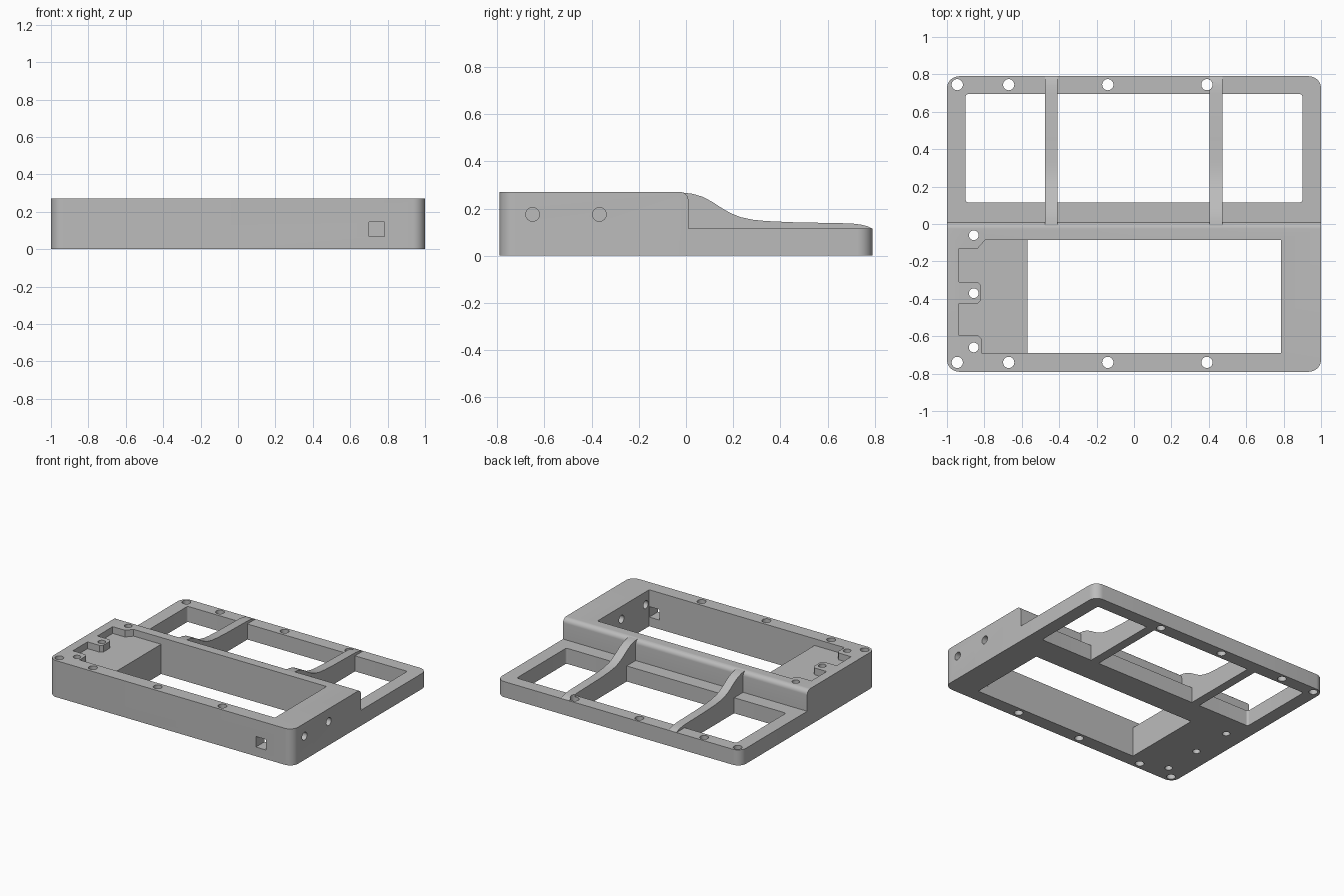
import bpy, bmesh, math
from mathutils import Vector

cube = bpy.data.objects.get("Cube")
if cube:
    bpy.data.objects.remove(cube, do_unlink=True)

grey = bpy.data.materials.new("plain grey")
grey.use_nodes = True
COLOUR = (0.5, 0.5, 0.5, 1)
grey.diffuse_color = COLOUR
grey.node_tree.nodes["Principled BSDF"].inputs["Base Color"].default_value = COLOUR


def prism(name, points, start, end, axis="z", corner=None, radius=0.0):
    """Extrude a closed outline along z, or a (y, z) outline along x."""
    bm = bmesh.new()
    place = (lambda a, b, t: (a, b, t)) if axis == "z" else (lambda a, b, t: (t, a, b))
    face = bm.faces.new([bm.verts.new(place(a, b, start)) for a, b in points])
    step = Vector(place(0, 0, end - start))
    ext = bmesh.ops.extrude_face_region(bm, geom=[face])
    bmesh.ops.translate(bm, vec=step, verts=[g for g in ext["geom"] if isinstance(g, bmesh.types.BMVert)])
    # Round the chosen upright edges
    if corner:
        edges = [e for e in bm.edges
                 if abs((e.verts[0].co - e.verts[1].co).normalized().z) > 0.99
                 and all(corner(v.co) for v in e.verts)]
        bmesh.ops.bevel(bm, geom=edges, offset=radius, segments=8, profile=0.5, affect="EDGES")
    bmesh.ops.recalc_face_normals(bm, faces=bm.faces)
    mesh = bpy.data.meshes.new(name)
    bm.to_mesh(mesh)
    bm.free()
    mesh.materials.append(grey)
    obj = bpy.data.objects.new(name, mesh)
    bpy.context.collection.objects.link(obj)
    return obj


def rect(x0, x1, y0, y1):
    return [(x0, y0), (x1, y0), (x1, y1), (x0, y1)]


def circle(a, b, r, n=32):
    return [(a + r * math.cos(2 * math.pi * i / n), b + r * math.sin(2 * math.pi * i / n))
            for i in range(n)]


def combine(target, tool, operation):
    mod = target.modifiers.new("join", "BOOLEAN")
    mod.operation, mod.solver, mod.object = operation, "EXACT", tool
    bpy.ops.object.select_all(action="DESELECT")
    bpy.context.view_layer.objects.active = target
    target.select_set(True)
    bpy.ops.object.modifier_apply(modifier=mod.name)
    bpy.data.objects.remove(tool, do_unlink=True)


# Stepped body: tall front, low rear deck, rounded shoulder between them
HALF, TALL, LOW, STEP, R = 0.79, 0.27, 0.115, 0.01, 0.035
shoulder = [(STEP - R + R * math.cos(t), TALL - R + R * math.sin(t))
            for t in [math.pi / 2 * i / 8 for i in range(9)]]
profile = [(-HALF, 0), (HALF, 0), (HALF, LOW), (STEP, LOW)] + shoulder + [(-HALF, TALL)]
body = prism("frame_body", profile, -1, 1, "x",
             lambda c: abs(c.y) > HALF - 0.001, 0.065)

# Large openings
combine(body, prism("rear_opening", rect(-0.9, 0.9, 0.115, 0.695), -0.1, 0.5,
                    corner=lambda c: True, radius=0.015), "DIFFERENCE")
combine(body, prism("front_opening", rect(-0.57, 0.785, -0.69, -0.085), -0.1, 0.5), "DIFFERENCE")

# Shallow pocket with screw tabs beside the front opening
pocket = [(-0.5, -0.085), (-0.795, -0.085), (-0.835, -0.13), (-0.935, -0.13),
          (-0.935, -0.31), (-0.835, -0.31), (-0.817, -0.328), (-0.817, -0.407),
          (-0.835, -0.425), (-0.935, -0.425), (-0.935, -0.597), (-0.833, -0.597),
          (-0.815, -0.615), (-0.815, -0.69), (-0.5, -0.69)]
combine(body, prism("pocket", pocket, 0.22, 0.5), "DIFFERENCE")

# Swept ribs across the rear opening
sweep = [(-0.04, 0.268), (-0.01, 0.267), (0.03, 0.262), (0.07, 0.25), (0.11, 0.229),
         (0.15, 0.203), (0.19, 0.18), (0.23, 0.164), (0.28, 0.153), (0.34, 0.147),
         (0.45, 0.142), (0.7, 0.137), (0.74, 0.132), (0.77, 0.125), (HALF, LOW)]
for x0, x1 in ((-0.475, -0.41), (0.405, 0.472)):
    combine(body, prism("rib", [(-0.04, 0)] + sweep[:] + [(HALF, 0)], x0, x1, "x"), "UNION")

# Screw holes through the rims and tabs
spots = [(x, y) for y in (-0.74, 0.745) for x in (-0.945, -0.67, -0.14, 0.39)]
spots += [(-0.857, y) for y in (-0.06, -0.37, -0.66)]
for x, y in spots:
    r = 0.03 if abs(y) > 0.7 else 0.026
    combine(body, prism("screw_hole", circle(x, y, r), -0.1, 0.5), "DIFFERENCE")

# Round side ports and square front port
for y in (-0.65, -0.367):
    combine(body, prism("side_port", circle(y, 0.175, 0.029), 0.7, 1.1, "x"), "DIFFERENCE")
combine(body, prism("front_port", rect(0.7, 0.784, -0.9, -0.6), 0.068, 0.146), "DIFFERENCE")

bpy.ops.object.shade_smooth_by_angle(angle=math.radians(30))
